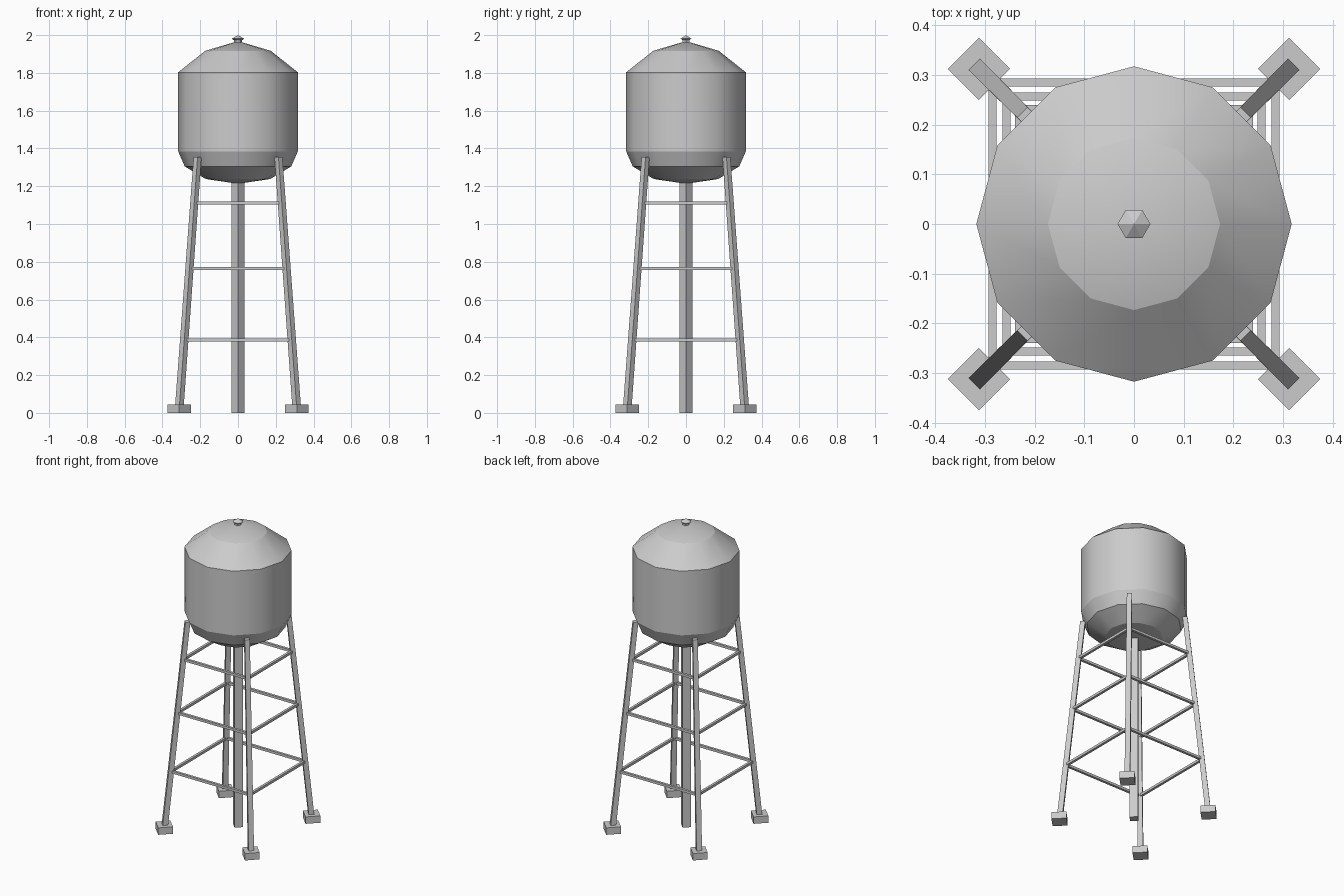
import bpy, bmesh
from math import pi, cos, sin
from mathutils import Vector, Matrix

cube = bpy.data.objects.get("Cube")
if cube:
    bpy.data.objects.remove(cube, do_unlink=True)

GREY = (0.6, 0.6, 0.6, 1)
steel = bpy.data.materials.new("grey_steel")
steel.use_nodes = True
steel.diffuse_color = GREY
steel.node_tree.nodes["Principled BSDF"].inputs["Base Color"].default_value = GREY


def add_object(name, bm):
    bmesh.ops.recalc_face_normals(bm, faces=bm.faces)
    mesh = bpy.data.meshes.new(name)
    bm.to_mesh(mesh)
    bm.free()
    mesh.materials.append(steel)
    obj = bpy.data.objects.new(name, mesh)
    bpy.context.collection.objects.link(obj)
    return obj


def lathe(name, profile, sides, smooth):
    """Turned solid; rings are creased, panels between them may be smooth."""
    bm = bmesh.new()
    rings = []
    for r, z in profile:
        if r == 0:
            rings.append([bm.verts.new((0, 0, z))] * sides)
        else:
            rings.append([bm.verts.new((r * cos(2 * pi * i / sides), r * sin(2 * pi * i / sides), z))
                          for i in range(sides)])
    for low, high in zip(rings, rings[1:]):
        for i in range(sides):
            j = (i + 1) % sides
            corners = dict.fromkeys((low[i], low[j], high[j], high[i]))
            bm.faces.new(list(corners)).smooth = smooth
    for edge in bm.edges:
        a, b = edge.verts
        if abs(a.co.z - b.co.z) < 1e-5:
            edge.smooth = False
    return add_object(name, bm)


def prism(name, corners):
    """Six-sided solid from a bottom and a top loop of four points."""
    bm = bmesh.new()
    v = [bm.verts.new(c) for c in corners]
    bm.faces.new(v[:4])
    bm.faces.new(v[4:])
    for i in range(4):
        j = (i + 1) % 4
        bm.faces.new((v[i], v[j], v[j + 4], v[i + 4]))
    return add_object(name, bm)


def diamond(centre, half):
    """Square loop turned 45 degrees."""
    c = Vector(centre)
    return [c + Vector((half * x, half * y, 0)) for x, y in ((1, 0), (0, 1), (-1, 0), (0, -1))]


# Tank with domed roof and bowl
lathe("tank", [(0, 1.213), (0.17, 1.238), (0.282, 1.305), (0.317, 1.385),
               (0.317, 1.803), (0.173, 1.917), (0, 1.968)], 12, True)
lathe("roof_vent", [(0, 1.955), (0.022, 1.955), (0.022, 1.973), (0.033, 1.981), (0, 2.0)], 6, False)

# Central riser pipe
prism("riser_pipe", diamond((0, 0, 0), 0.035) + diamond((0, 0, 1.23), 0.035))

# Splayed legs on footings
LEG_FOOT, LEG_HEAD, LEG_TOP = 0.312, 0.214, 1.355
for side, sx in (("left", 1), ("right", -1)):
    for end, sy in (("front", -1), ("back", 1)):
        foot = (sx * LEG_FOOT, sy * LEG_FOOT, 0.01)
        head = (sx * LEG_HEAD, sy * LEG_HEAD, LEG_TOP)
        prism(f"{end}_{side}_leg", diamond(foot, 0.023) + diamond(head, 0.021))
        base = (sx * LEG_FOOT, sy * LEG_FOOT, 0)
        prism(f"{end}_{side}_footing", diamond(base, 0.0625)
              + diamond((base[0], base[1], 0.045), 0.0625))

# Horizontal braces between legs
for level, z in (("lower", 0.387), ("middle", 0.765), ("upper", 1.11)):
    d = LEG_FOOT + (LEG_HEAD - LEG_FOOT) * z / LEG_TOP
    for k, side in enumerate(("front", "left", "back", "right")):
        bm = bmesh.new()
        bmesh.ops.create_cube(bm, size=1)
        bmesh.ops.scale(bm, vec=(2 * d, 0.016, 0.016), verts=bm.verts)
        bmesh.ops.translate(bm, vec=(0, -d, z), verts=bm.verts)
        bmesh.ops.rotate(bm, cent=(0, 0, 0), matrix=Matrix.Rotation(k * pi / 2, 3, "Z"), verts=bm.verts)
        add_object(f"{level}_{side}_brace", bm)
